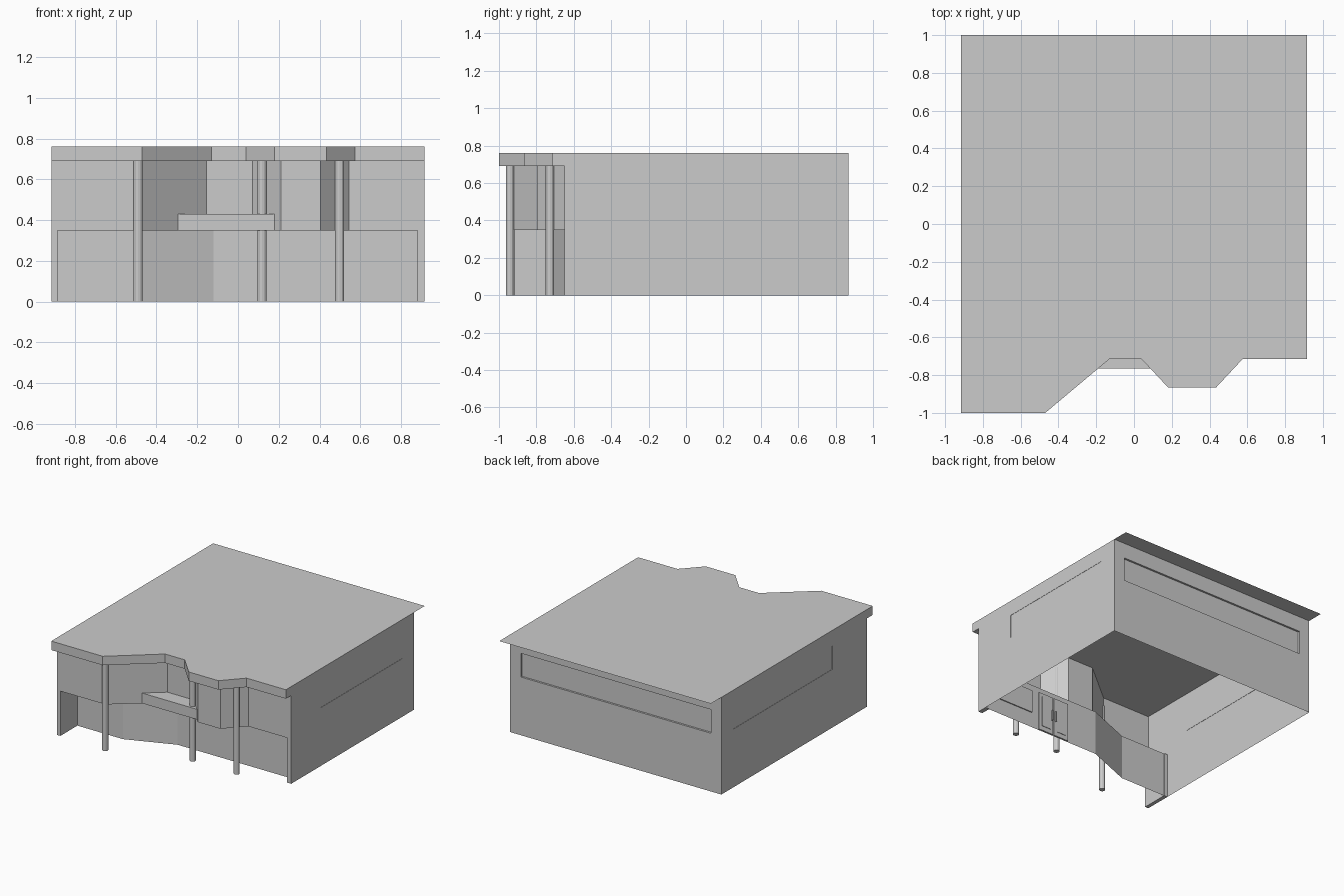
import bpy, bmesh
from mathutils import Vector

if "Cube" in bpy.data.objects:
    bpy.data.objects.remove(bpy.data.objects["Cube"], do_unlink=True)

grey = bpy.data.materials.new("plain_grey")
grey.use_nodes = True
COLOR = (0.6, 0.6, 0.6, 1)
grey.diffuse_color = COLOR
grey.node_tree.nodes["Principled BSDF"].inputs["Base Color"].default_value = COLOR

LEFT, RIGHT, BACK = -0.915, 0.915, 0.87
TOP, EAVE, MID = 0.76, 0.69, 0.35


def finish(name, bm, recalc=False):
    if recalc:
        bmesh.ops.recalc_face_normals(bm, faces=bm.faces)
    mesh = bpy.data.meshes.new(name)
    bm.to_mesh(mesh)
    bm.free()
    mesh.materials.append(grey)
    obj = bpy.data.objects.new(name, mesh)
    bpy.context.collection.objects.link(obj)
    return obj


def slab(name, outline, z0, z1=None):
    """Flat polygon, or a prism when a second height is given."""
    bm = bmesh.new()
    face = bm.faces.new([bm.verts.new((x, y, z0)) for x, y in outline])
    if z1 is not None:
        out = bmesh.ops.extrude_face_region(bm, geom=[face], use_keep_orig=True)
        moved = [g for g in out["geom"] if isinstance(g, bmesh.types.BMVert)]
        bmesh.ops.translate(bm, verts=moved, vec=(0, 0, z1 - z0))
    return finish(name, bm, z1 is not None)


def box(name, x0, x1, y0, y1, z0, z1):
    return slab(name, [(x0, y0), (x1, y0), (x1, y1), (x0, y1)], z0, z1)


def sheet(name, path, z0, z1):
    """Upright thin wall following a path in plan."""
    bm = bmesh.new()
    low = [bm.verts.new((x, y, z0)) for x, y in path]
    high = [bm.verts.new((x, y, z1)) for x, y in path]
    for i in range(len(path) - 1):
        bm.faces.new((low[i], low[i + 1], high[i + 1], high[i]))
    return finish(name, bm)


def window_wall(name, start, end, s0, s1, depth):
    """Wall from start to end with a long recessed window strip."""
    a, b = Vector((*start, 0)), Vector((*end, 0))
    along = (b - a).normalized()
    inward = Vector((-along.y, along.x, 0)) * depth
    length = (b - a).length

    def ring(u0, u1, z0, z1, shift):
        corners = ((u0, z0), (u1, z0), (u1, z1), (u0, z1))
        return [bm.verts.new(a + along * u + Vector((0, 0, z)) + shift) for u, z in corners]

    bm = bmesh.new()
    none = Vector((0, 0, 0))
    rings = [ring(0, length, 0, TOP, none),
             ring(s0, s1, 0.455, 0.64, none),
             ring(s0, s1, 0.455, 0.64, inward)]
    for outer, inner in zip(rings, rings[1:]):
        for i in range(4):
            j = (i + 1) % 4
            bm.faces.new((outer[i], outer[j], inner[j], inner[i]))
    bm.faces.new(rings[-1])
    return finish(name, bm)


# Front outlines in plan, running from -x to +x
eave_line = [(LEFT, -1), (-0.47, -1), (-0.13, -0.715), (0.04, -0.715),
             (0.18, -0.865), (0.435, -0.865), (0.575, -0.715), (RIGHT, -0.715)]
upper_line = [(LEFT, -0.93), (-0.495, -0.93), (-0.155, -0.65), (0.07, -0.65),
              (0.21, -0.797), (0.405, -0.797), (0.545, -0.65), (RIGHT, -0.65)]
lower_line = [(LEFT, -0.72), (-0.49, -0.72), (-0.12, -0.575), (RIGHT, -0.575)]

# Roof sheet, front fascia and eave soffit
slab("roof", eave_line + [(RIGHT, 1), (LEFT, 1)], TOP)
sheet("fascia", [(LEFT, -0.93)] + eave_line + [(RIGHT, -0.65)], EAVE, TOP)
slab("eave_soffit", upper_line + eave_line[::-1], EAVE)

# Ceiling panel just under the roof
inset = [(x, y + 0.075) for x, y in upper_line]
inset[0], inset[-1] = (LEFT + 0.075, -0.855), (RIGHT - 0.075, -0.575)
slab("ceiling", (inset + [(RIGHT - 0.075, 0.8), (LEFT + 0.075, 0.8)])[::-1], TOP - 0.004)

# Front walls, with a soffit where the upper storey overhangs
sheet("upper_front_wall", upper_line, MID, TOP)
sheet("lower_front_wall", lower_line, 0, MID)
slab("overhang_soffit", lower_line + upper_line[::-1], MID)

# Side and back walls with window strips
window_wall("back_wall", (RIGHT, BACK), (LEFT, BACK), 0.095, 1.74, 0.015)
window_wall("left_wall", (RIGHT, -0.65), (RIGHT, BACK), 0.36, 1.37, 0.002)
window_wall("right_wall", (LEFT, BACK), (LEFT, -0.93), 0.15, 1.37, 0.002)

# Ends of the side walls beside the recessed ground floor
box("right_wall_end", LEFT, LEFT + 0.03, -0.93, -0.715, 0, MID)
box("left_wall_end", RIGHT - 0.035, RIGHT, -0.65, -0.57, 0, MID)

# Entrance canopy filling the notch
slab("entrance_canopy", [(-0.298, -0.765), (0.18, -0.765), (0.07, -0.65), (-0.155, -0.65)],
     MID, 0.43)

# Round porch columns
for name, x, y in (("right", -0.49, -0.94), ("middle", 0.118, -0.728), ("left", 0.498, -0.728)):
    bm = bmesh.new()
    bmesh.ops.create_cone(bm, cap_ends=True, segments=12, radius1=0.022, radius2=0.022,
                          depth=EAVE)
    bmesh.ops.translate(bm, verts=bm.verts, vec=(x, y, EAVE / 2))
    finish(name + "_column", bm)

# Double doors and glazing on the inside of the ground floor
for side, x in (("right", 0.145), ("left", 0.285)):
    box(side + "_door", x, x + 0.13, -0.574, -0.566, 0.005, 0.31)
    box(side + "_door_glass", x + 0.025, x + 0.105, -0.566, -0.562, 0.04, 0.28)
for side, x in (("right", 0.26), ("left", 0.292)):
    box(side + "_door_handle", x, x + 0.008, -0.566, -0.552, 0.12, 0.2)
box("inner_window", 0.48, 0.86, -0.574, -0.566, 0.12, 0.3)
